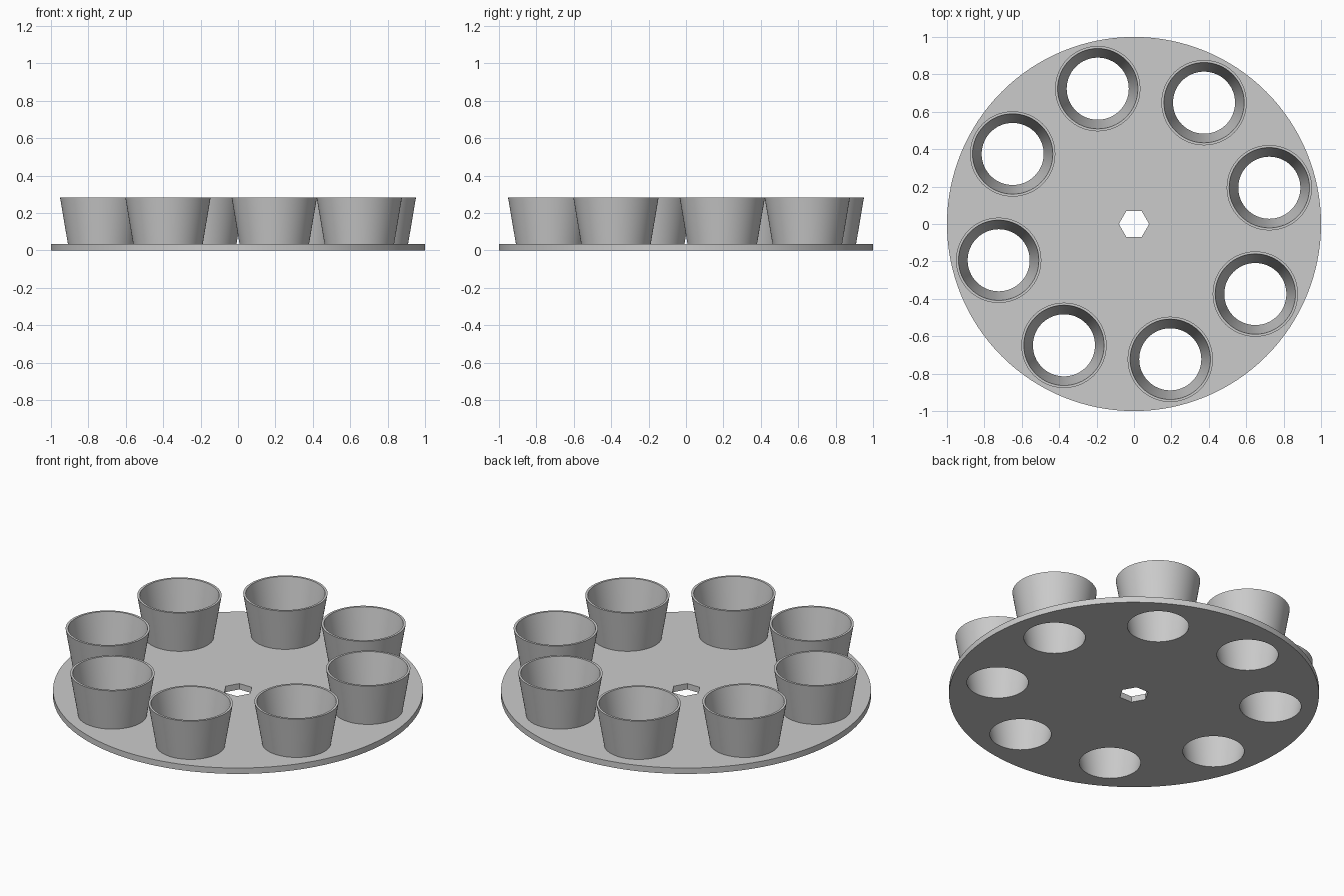
import bpy
import bmesh
from math import cos, sin, pi, radians

cube = bpy.data.objects.get("Cube")
if cube:
    bpy.data.objects.remove(cube, do_unlink=True)

PLATE_TOP, CUP_TOP = 0.035, 0.283
CUP_COUNT, CUP_ORBIT = 8, 0.749
SEGMENTS = 64

grey = bpy.data.materials.new("light grey")
grey.use_nodes = True
grey.diffuse_color = (0.6, 0.6, 0.6, 1)
grey.node_tree.nodes["Principled BSDF"].inputs["Base Color"].default_value = (0.6, 0.6, 0.6, 1)


def inner_radius(z):
    """Radius of the tapered bore running through plate and cup."""
    return 0.166 + 0.172 * z


def lathe(bm, profile, segments, centre=(0, 0), capped=False):
    """Sweep (radius, z) points around a vertical axis."""
    rings = []
    for r, z in profile:
        angles = [2 * pi * i / segments for i in range(segments)]
        rings.append([bm.verts.new((centre[0] + r * cos(a), centre[1] + r * sin(a), z))
                      for a in angles])
    for low, high in zip(rings, rings[1:]):
        for i in range(segments):
            j = (i + 1) % segments
            bm.faces.new((low[i], low[j], high[j], high[i]))
    if capped:
        bm.faces.new(rings[0][::-1])
        bm.faces.new(rings[-1])


def make_object(name, bm):
    mesh = bpy.data.meshes.new(name)
    bm.to_mesh(mesh)
    bm.free()
    mesh.materials.append(grey)
    obj = bpy.data.objects.new(name, mesh)
    bpy.context.collection.objects.link(obj)
    return obj


def activate(obj):
    bpy.ops.object.select_all(action='DESELECT')
    obj.select_set(True)
    bpy.context.view_layer.objects.active = obj


centres = []
for k in range(CUP_COUNT):
    a = radians(15) + 2 * pi * k / CUP_COUNT
    centres.append((CUP_ORBIT * cos(a), CUP_ORBIT * sin(a)))

# Round base plate
bm = bmesh.new()
lathe(bm, [(1, 0), (1, PLATE_TOP)], 128, capped=True)
plate = make_object("base_plate", bm)

# Cutter for the cup bores and the hexagonal centre hole
bm = bmesh.new()
for c in centres:
    lathe(bm, [(inner_radius(z), z) for z in (-0.05, 0.1)], SEGMENTS, c, capped=True)
lathe(bm, [(0.081, -0.05), (0.081, 0.1)], 6, capped=True)
cutter = make_object("hole_cutter", bm)
cutter.hide_render = True

activate(plate)
cut = plate.modifiers.new("holes", 'BOOLEAN')
cut.operation = 'DIFFERENCE'
cut.solver = 'EXACT'
cut.object = cutter
bpy.ops.object.modifier_apply(modifier=cut.name)
bpy.data.objects.remove(cutter, do_unlink=True)
bpy.ops.object.shade_smooth_by_angle(angle=radians(30))

# Tapered open cups standing on the plate
cup_profile = [(0.186, PLATE_TOP), (0.228, CUP_TOP),
               (inner_radius(CUP_TOP), CUP_TOP), (inner_radius(PLATE_TOP), PLATE_TOP)]
for k, c in enumerate(centres):
    bm = bmesh.new()
    lathe(bm, cup_profile, SEGMENTS, c)
    cup = make_object(f"cup_{k + 1}", bm)
    activate(cup)
    bpy.ops.object.shade_smooth_by_angle(angle=radians(30))
